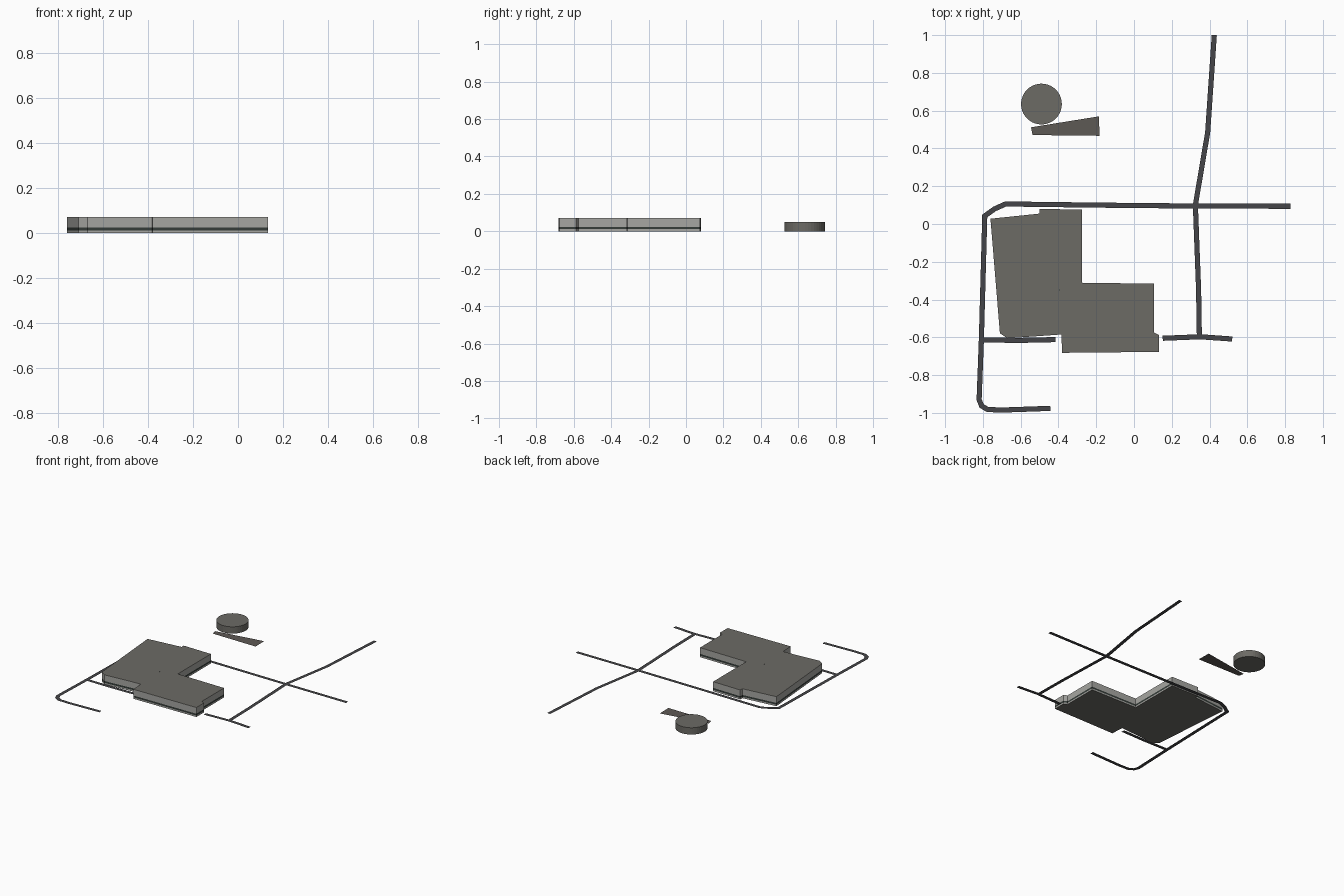
import bpy, bmesh, math
from mathutils import Vector

if "Cube" in bpy.data.objects:
    bpy.data.objects.remove(bpy.data.objects["Cube"])


def material(name, rgb):
    m = bpy.data.materials.new(name)
    m.diffuse_color = (*rgb, 1)
    m.use_nodes = True
    m.node_tree.nodes["Principled BSDF"].inputs["Base Color"].default_value = m.diffuse_color
    return m


WALL = material("wall_grey", (0.38, 0.38, 0.36))
GLASS = material("dark_band", (0.035, 0.045, 0.04))
ROOF = material("roof_grey", (0.15, 0.145, 0.13))
ASPHALT = material("asphalt", (0.06, 0.06, 0.065))
PAVING = material("paving", (0.11, 0.1, 0.09))


def finish(bm, name, mats):
    mesh = bpy.data.meshes.new(name)
    bm.to_mesh(mesh)
    bm.free()
    for m in mats:
        mesh.materials.append(m)
    ob = bpy.data.objects.new(name, mesh)
    bpy.context.collection.objects.link(ob)
    return ob


def banded_prism(name, outline, levels, band_slots, mats):
    """Closed prism with stacked wall bands; slot 0 is roof and floor."""
    bm = bmesh.new()
    rings = [[bm.verts.new((x, y, z)) for x, y in outline] for z in levels]
    n = len(outline)
    for low, high, slot in zip(rings, rings[1:], band_slots):
        for i in range(n):
            j = (i + 1) % n
            bm.faces.new((low[i], low[j], high[j], high[i])).material_index = slot
    bm.faces.new(rings[-1])
    bm.faces.new(rings[0][::-1])
    bmesh.ops.recalc_face_normals(bm, faces=bm.faces)
    return finish(bm, name, mats)


def road(name, path, width=0.027, z=0.0):
    """Flat mitred ribbon following a path."""
    pts = [Vector(p) for p in path]
    bm = bmesh.new()
    pairs = []
    for i, p in enumerate(pts):
        normals = []
        for a, b in ((i - 1, i), (i, i + 1)):
            if a >= 0 and b < len(pts):
                d = (pts[b] - pts[a]).normalized()
                normals.append(Vector((-d.y, d.x)))
        m = sum(normals, Vector((0, 0))).normalized()
        off = m * (width / 2 / m.dot(normals[0]))
        pairs.append([bm.verts.new((*q, z)) for q in (p + off, p - off)])
    for (l0, r0), (l1, r1) in zip(pairs, pairs[1:]):
        bm.faces.new((r0, r1, l1, l0))
    return finish(bm, name, [ASPHALT])


# main building with a dark window band
footprint = [(-0.76, 0.028), (-0.71, -0.578), (-0.67, -0.605), (-0.385, -0.585),
             (-0.38, -0.682), (0.133, -0.677), (0.133, -0.588), (0.107, -0.575),
             (0.107, -0.316), (-0.275, -0.311), (-0.275, 0.076), (-0.5, 0.08),
             (-0.5, 0.055)]
banded_prism("main_building", footprint, (0, 0.011, 0.024, 0.07), (1, 2, 1),
             [ROOF, WALL, GLASS])

# tiny roof hatch
hatch = [(-0.398, -0.353), (-0.392, -0.353), (-0.392, -0.347), (-0.398, -0.347)]
banded_prism("roof_hatch", hatch, (0.07, 0.071), (0,), [GLASS])

# round building
circle = [(-0.49 + 0.108 * math.cos(2 * math.pi * i / 40),
           0.635 + 0.108 * math.sin(2 * math.pi * i / 40)) for i in range(40)]
banded_prism("round_building", circle, (0, 0.05), (0,), [ROOF])

# flat wedge of paving
bm = bmesh.new()
bm.faces.new([bm.verts.new((x, y, 0)) for x, y in
              ((-0.545, 0.512), (-0.537, 0.471), (-0.183, 0.467), (-0.185, 0.57))])
finish(bm, "paved_wedge", [PAVING])

# roads
road("east_road", [(0.425, 1.0), (0.39, 0.485), (0.325, 0.1), (0.342, -0.35),
                   (0.346, -0.595)])
road("ring_road", [(0.828, 0.094), (0.33, 0.095), (-0.2, 0.1), (-0.68, 0.106),
                   (-0.738, 0.08), (-0.79, 0.043), (-0.808, -0.61), (-0.82, -0.93),
                   (-0.807, -0.963), (-0.775, -0.982), (-0.7, -0.985),
                   (-0.443, -0.976)], z=0.0002)
road("west_lane", [(-0.808, -0.614), (-0.6, -0.616), (-0.415, -0.612)])
road("south_lane", [(0.152, -0.605), (0.35, -0.597), (0.52, -0.609)], z=0.0002)
